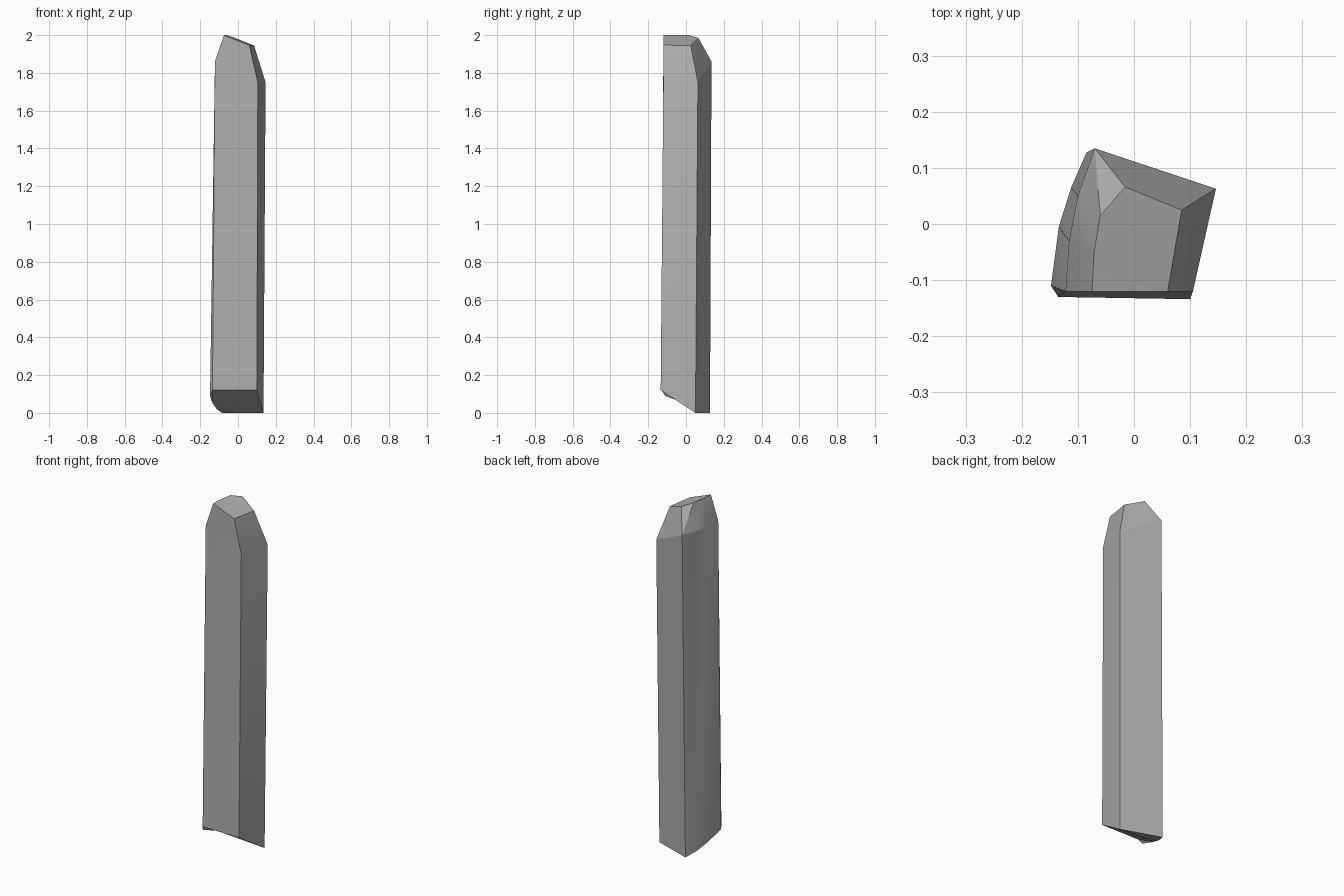
import bpy, bmesh, math

cube = bpy.data.objects.get("Cube")
if cube:
    bpy.data.objects.remove(cube)

# One grey stone colour
stone = bpy.data.materials.new("grey_stone")
stone.use_nodes = True
grey = (0.43, 0.43, 0.43, 1)
stone.diffuse_color = grey
shader = stone.node_tree.nodes["Principled BSDF"]
shader.inputs["Base Color"].default_value = grey
shader.inputs["Roughness"].default_value = 0.8

# Cross-sections, counter-clockwise: front corners, back corners, curved side
foot = [(-.135, -.13, .12), (.1, -.134, .12), (.135, .05, 0), (-.085, .127, 0),
        (-.112, .065, .02), (-.134, -.005, .05), (-.148, -.11, .09)]
shoulder = [(-.122, -.12, 1.86), (.105, -.12, 1.75), (.146, .063, 1.75), (-.07, .135, 1.86),
            (-.1, .05, 1.86), (-.116, -.03, 1.86), (-.122, -.12, 1.86)]
crown = [(-.075, -.12, 2), (.06, -.12, 1.947), (.085, .025, 1.945), (-.016, .066, 1.985),
         (-.06, .015, 2), (-.071, -.05, 2), (-.075, -.12, 2)]

bm = bmesh.new()
rings = [[bm.verts.new(p) for p in ring] for ring in (foot, shoulder, crown)]


def skin(lower, upper):
    """Join two sections with triangles."""
    for i in range(len(lower)):
        j = (i + 1) % len(lower)
        bm.faces.new((lower[i], lower[j], upper[j]))
        bm.faces.new((lower[i], upper[j], upper[i]))


# Shaft, chipped shoulder and the two end cuts
skin(rings[0], rings[1])
skin(rings[1], rings[2])
ends = [bm.faces.new(rings[0][::-1]), bm.faces.new(rings[2])]
bmesh.ops.triangulate(bm, faces=ends)
bmesh.ops.remove_doubles(bm, verts=bm.verts[:], dist=0.0005)
bmesh.ops.dissolve_degenerate(bm, edges=bm.edges[:], dist=0.0005)
bmesh.ops.recalc_face_normals(bm, faces=bm.faces[:])

mesh = bpy.data.meshes.new("stone_shard")
bm.to_mesh(mesh)
bm.free()
mesh.materials.append(stone)
shard = bpy.data.objects.new("stone_shard", mesh)
bpy.context.collection.objects.link(shard)

# Soft curved side, crisp facet edges
bpy.ops.object.select_all(action="DESELECT")
shard.select_set(True)
bpy.context.view_layer.objects.active = shard
bpy.ops.object.shade_smooth_by_angle(angle=math.radians(18))
